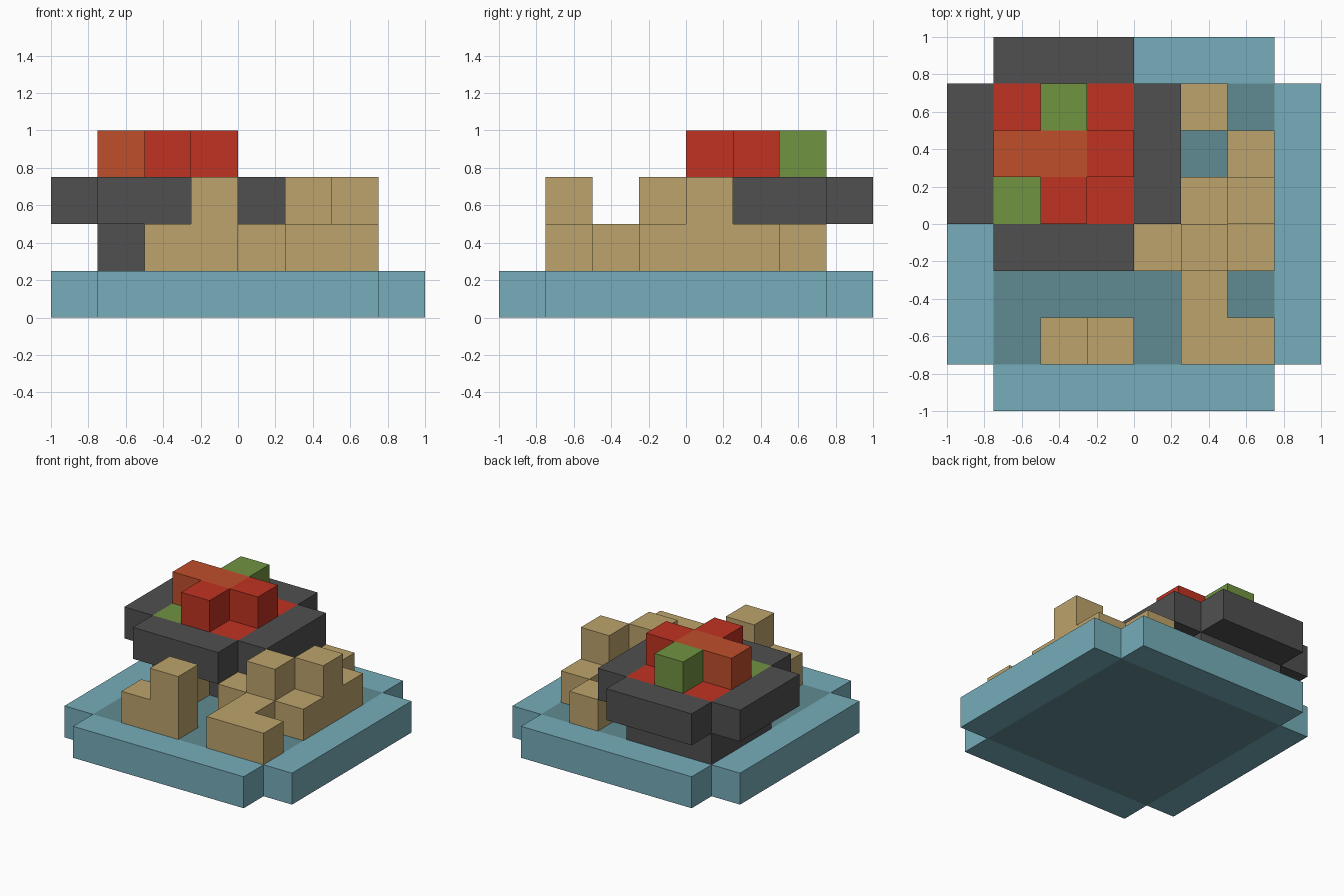
import bpy, bmesh
from itertools import product
from mathutils import Vector

cube = bpy.data.objects.get("Cube")
if cube:
    bpy.data.objects.remove(cube, do_unlink=True)

CELL = 0.25  # edge of one block


def linear(c):
    c /= 255
    return c / 12.92 if c <= 0.04045 else ((c + 0.055) / 1.055) ** 2.4


def material(name, r, g, b):
    col = (linear(r), linear(g), linear(b), 1)
    m = bpy.data.materials.new(name)
    m.diffuse_color = col
    m.use_nodes = True
    bsdf = m.node_tree.nodes["Principled BSDF"]
    bsdf.inputs["Base Color"].default_value = col
    bsdf.inputs["Roughness"].default_value = 0.9
    return m


light_blue = material("light_blue", 118, 173, 186)
deep_blue = material("deep_blue", 96, 139, 146)
tan = material("tan", 189, 163, 108)
charcoal = material("charcoal", 80, 80, 80)
red = material("red", 192, 51, 34)
orange = material("orange", 191, 78, 43)
green = material("green", 113, 147, 65)


def block(x, y, z, w=1, d=1, h=1):
    """Grid cells filled by a box that starts at cell x, y, z."""
    return set(product(range(x, x + w), range(y, y + d), range(z, z + h)))


def part(name, mat, *blocks):
    """One object: the outer skin of all cells in the given blocks."""
    cells = set().union(*blocks)
    bm = bmesh.new()
    for c in cells:
        for axis, side in product(range(3), (0, 1)):
            near = list(c)
            near[axis] += 2 * side - 1
            if tuple(near) in cells:
                continue
            u, v = (axis + 1) % 3, (axis + 2) % 3
            verts = []
            for du, dv in ((0, 0), (1, 0), (1, 1), (0, 1)):
                p = Vector(c)
                p[axis] += side
                p[u] += du
                p[v] += dv
                verts.append(bm.verts.new((p - Vector((4, 4, 0))) * CELL))
            bm.faces.new(verts if side else verts[::-1])
    bmesh.ops.remove_doubles(bm, verts=bm.verts, dist=0.001)
    bmesh.ops.dissolve_limit(bm, angle_limit=0.01, verts=bm.verts, edges=bm.edges)
    mesh = bpy.data.meshes.new(name)
    bm.to_mesh(mesh)
    bm.free()
    mesh.materials.append(mat)
    obj = bpy.data.objects.new(name, mesh)
    bpy.context.collection.objects.link(obj)
    return obj


# Base slab: dark middle with a light rim and notched corners
middle = block(1, 1, 0, 6, 6)
part("base_middle", deep_blue, middle)
part("base_rim", light_blue, (block(1, 0, 0, 6, 8) | block(0, 1, 0, 8, 6)) - middle)

# Tan steps around the edge
part("front_tower", tan, block(3, 1, 1, h=2), block(2, 1, 1))
part("left_steps", tan,
     block(5, 1, 1, w=2), block(5, 2, 1),        # low L at the front
     block(4, 3, 1, w=3), block(5, 3, 2),        # cross row with a raised block
     block(5, 4, 1, w=2), block(6, 4, 2),        # second raised block
     block(6, 5, 1), block(5, 6, 1))             # blocks at the back
part("under_step", tan, block(2, 3, 1))

# Charcoal platform: pedestal and wide ring with notched corners
part("pedestal", charcoal, block(1, 4, 1, 3, 3))
ring = block(1, 3, 2, 3, 5) | block(0, 4, 2, 5, 3)
part("platform_ring", charcoal, ring - block(1, 4, 2, 3, 3))

# Coloured floor inside the ring, with a raised cross on it
part("floor_red", red, block(1, 4, 2, 3, 3) - block(1, 4, 2))
part("floor_green", green, block(1, 4, 2))
part("cross_orange", orange, block(1, 5, 3, w=2))
part("cross_red_front", red, block(2, 4, 3))
part("cross_red_left", red, block(3, 5, 3))
part("cross_green_back", green, block(2, 6, 3))
